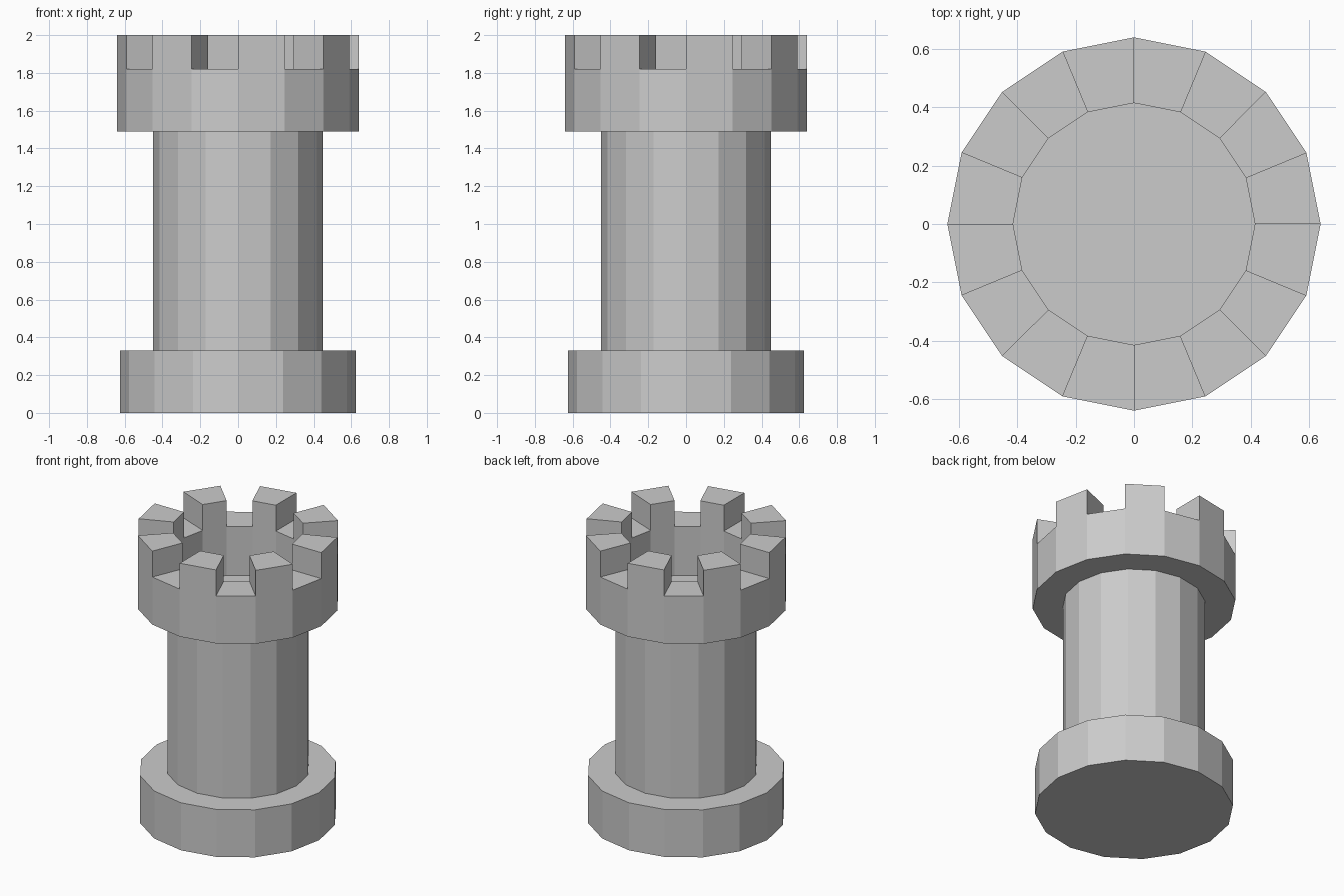
import bpy, bmesh, math

if "Cube" in bpy.data.objects:
    bpy.data.objects.remove(bpy.data.objects["Cube"])

SIDES = 16
TOP, NOTCH, FLOOR = 2.0, 1.82, 1.48

# (radius, z) from the underside up the outside and down into the hollow top
profile = [(0.625, 0.0), (0.625, 0.33), (0.45, 0.33), (0.45, 1.49),
           (0.64, 1.49), (0.64, NOTCH), (0.415, NOTCH), (0.415, FLOOR)]

bm = bmesh.new()


def ring(radius, z):
    return [bm.verts.new((radius * math.cos(math.tau * i / SIDES),
                          radius * math.sin(math.tau * i / SIDES), z))
            for i in range(SIDES)]


# Base, shaft and head as one turned body
rings = [ring(r, z) for r, z in profile]
rim = []
for level, (low, high) in enumerate(zip(rings, rings[1:])):
    for i in range(SIDES):
        j = (i + 1) % SIDES
        face = bm.faces.new((low[i], low[j], high[j], high[i]))
        if level == 5 and i % 2 == 0:
            rim.append(face)

# Underside and sunken floor
bm.faces.new(rings[0][::-1])
bm.faces.new(rings[-1])

# Battlements: raise every other rim segment
raised = bmesh.ops.extrude_face_region(bm, geom=rim)["geom"]
bmesh.ops.delete(bm, geom=[f for f in rim if f.is_valid], context='FACES_ONLY')
for v in raised:
    if isinstance(v, bmesh.types.BMVert):
        v.co.z = TOP

bmesh.ops.recalc_face_normals(bm, faces=bm.faces[:])
mesh = bpy.data.meshes.new("rook_tower")
bm.to_mesh(mesh)
bm.free()
tower = bpy.data.objects.new("rook_tower", mesh)
bpy.context.collection.objects.link(tower)
